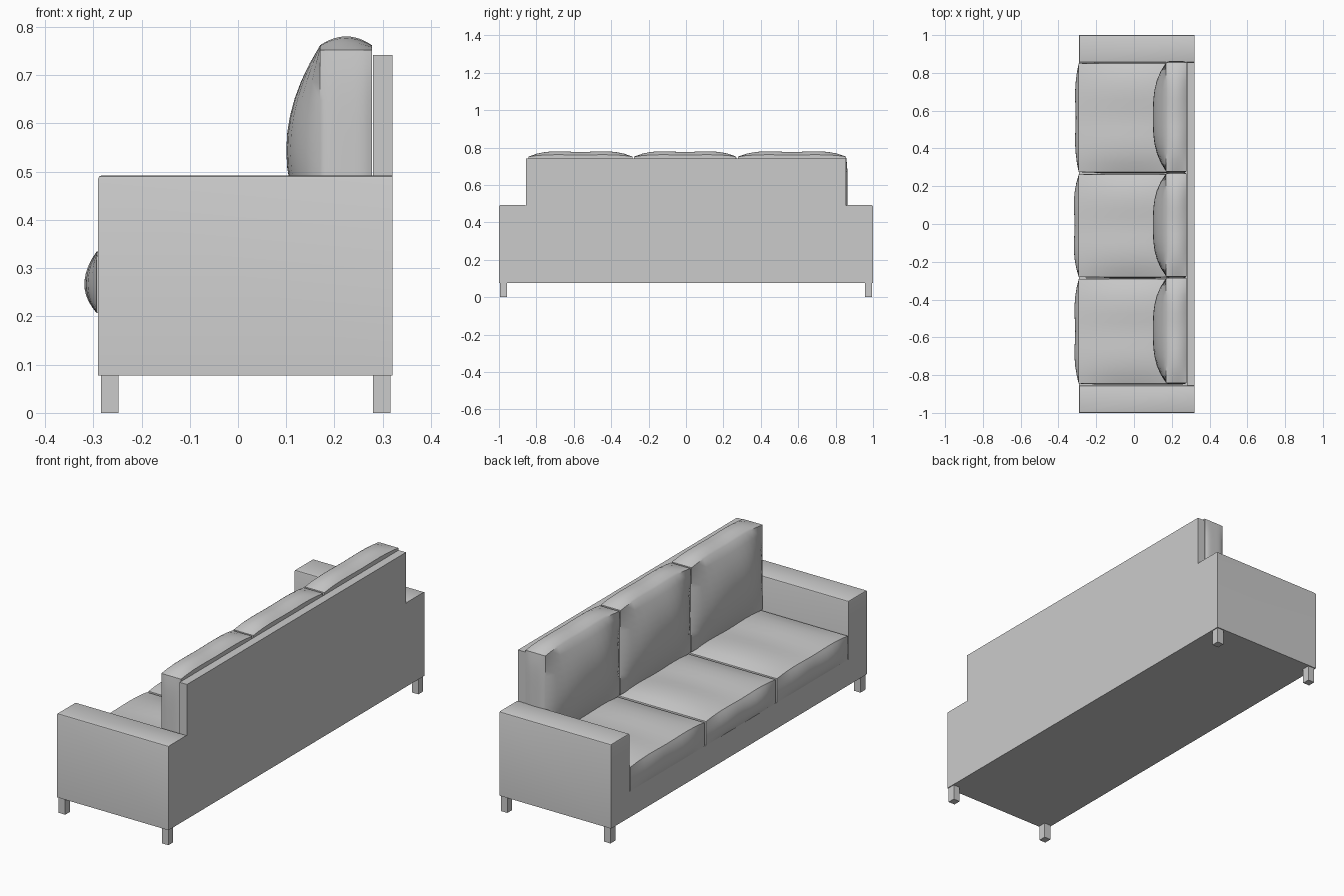
import bpy, bmesh, math

if "Cube" in bpy.data.objects:
    bpy.data.objects.remove(bpy.data.objects["Cube"])


def finish(name, bm, angle=None):
    bmesh.ops.recalc_face_normals(bm, faces=bm.faces)
    mesh = bpy.data.meshes.new(name)
    bm.to_mesh(mesh)
    bm.free()
    ob = bpy.data.objects.new(name, mesh)
    bpy.context.collection.objects.link(ob)
    if angle:
        bpy.ops.object.select_all(action='DESELECT')
        ob.select_set(True)
        bpy.context.view_layer.objects.active = ob
        bpy.ops.object.shade_smooth_by_angle(angle=math.radians(angle))
    return ob


def box_mesh(x, y, z):
    bm = bmesh.new()
    bmesh.ops.create_cube(bm, size=1)
    for v in bm.verts:
        v.co = [(r[0] + r[1]) / 2 + c * (r[1] - r[0]) for r, c in zip((x, y, z), v.co)]
    return bm


def cushion(name, x, y, z, front, top, side, wave):
    """Box with seamed edges; front, top and side panels swell outwards."""
    bm = bmesh.new()
    bmesh.ops.create_cube(bm, size=2)
    bmesh.ops.subdivide_edges(bm, edges=bm.edges, cuts=11, use_grid_fill=True)
    for v in bm.verts:
        a, b, c = v.co
        swell = lambda t, p=2: 1 - abs(t) ** p
        dip = 1 - wave * math.exp(-(b / 0.35) ** 2)
        px = (x[0] + x[1]) / 2 + a * (x[1] - x[0]) / 2
        py = (y[0] + y[1]) / 2 + b * (y[1] - y[0]) / 2
        pz = (z[0] + z[1]) / 2 + c * (z[1] - z[0]) / 2
        if a < 0:
            px -= front * -a * swell(c) * swell(b, 3) * (dip if front < 0.05 else 1)
        py += side * b * swell(a, 4) * swell(c, 4)
        if c > 0:
            pz += top * c * (0.35 + 0.65 * swell(a)) * swell(b, 4) * dip
        v.co = (px, py, pz)
    return finish(name, bm, 40)


# Frame: plinth and back panel
finish("base", box_mesh((-0.29, 0.28), (-0.855, 0.855), (0.077, 0.205)))
finish("back_panel", box_mesh((0.28, 0.32), (-0.855, 0.855), (0.077, 0.742)))

# Arms with softened top edges, and legs
for s, label in ((-1, "right"), (1, "left")):
    bm = box_mesh((-0.29, 0.32), sorted((0.855 * s, s)), (0.077, 0.492))
    edges = [e for e in bm.edges
             if all(v.co.z > 0.4 for v in e.verts) and min(v.co.x for v in e.verts) < 0]
    bmesh.ops.bevel(bm, geom=edges, offset=0.007, segments=2, profile=0.5, affect='EDGES')
    finish(label + "_arm", bm, 30)
    for x0, pos in ((-0.284, "front"), (0.28, "back")):
        finish(f"{label}_{pos}_leg",
               box_mesh((x0, x0 + 0.036), sorted((0.957 * s, 0.995 * s)), (0, 0.077)))

# Three seat cushions and three back cushions
spans = ((-0.845, -0.292), (-0.28, 0.262), (0.275, 0.85))
fronts = (0.026, 0.03, 0.022)
for i, (y0, y1) in enumerate(spans, 1):
    cushion(f"seat_cushion_{i}", (-0.293, 0.275), (y0, y1), (0.207, 0.325),
            fronts[i - 1], 0.03, 0.005, 0.3)
    cushion(f"back_cushion_{i}", (0.17, 0.278), (y0 + 0.003, y1 + 0.006), (0.335, 0.752),
            0.07, 0.031, 0.008, 0.22)
